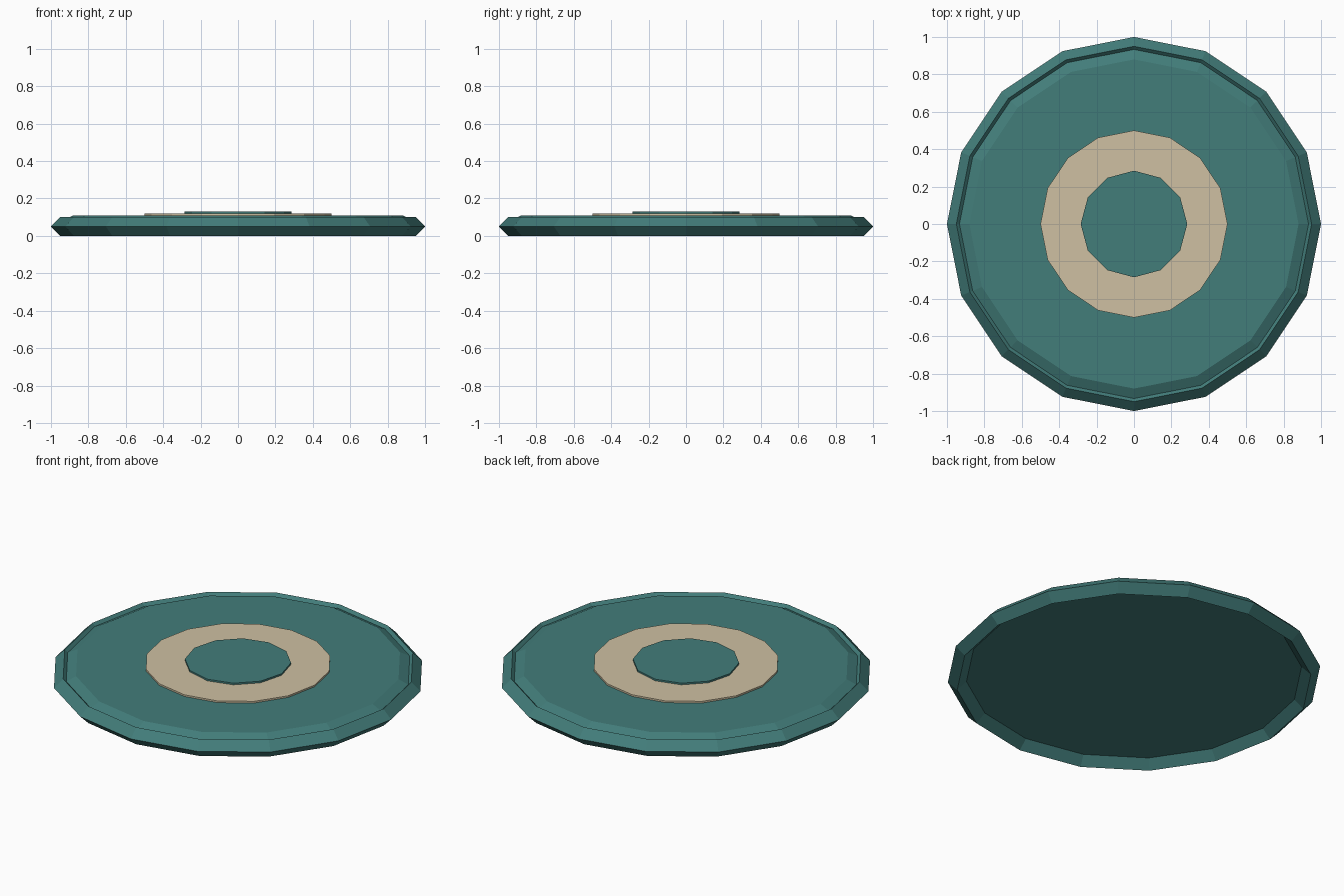
import bpy
import bmesh
from math import cos, sin, tau

cube = bpy.data.objects.get("Cube")
if cube:
    bpy.data.objects.remove(cube, do_unlink=True)


def material(name, colour):
    mat = bpy.data.materials.new(name)
    mat.use_nodes = True
    mat.diffuse_color = colour
    mat.node_tree.nodes["Principled BSDF"].inputs["Base Color"].default_value = colour
    return mat


def lathe(name, profile, sides, mat, closed=False):
    """Spin (radius, z) points, listed from bottom to top on the outside."""
    bm = bmesh.new()
    rings = [[bm.verts.new((r * cos(tau * i / sides), r * sin(tau * i / sides), z))
              for i in range(sides)] for r, z in profile]
    pairs = list(zip(rings, rings[1:]))
    if closed:
        pairs.append((rings[-1], rings[0]))
    else:
        bm.faces.new(rings[0][::-1])
        bm.faces.new(rings[-1])
    for low, high in pairs:
        for i in range(sides):
            j = (i + 1) % sides
            bm.faces.new((low[i], low[j], high[j], high[i]))
    mesh = bpy.data.meshes.new(name)
    bm.to_mesh(mesh)
    bm.free()
    mesh.materials.append(mat)
    obj = bpy.data.objects.new(name, mesh)
    bpy.context.collection.objects.link(obj)
    return obj


teal = material("teal", (0.055, 0.205, 0.195, 1))
sand = material("sand", (0.62, 0.53, 0.36, 1))

# Diamond-section rim around a shallow dish
lathe("rim", [(0.95, 0), (1, 0.05), (0.95, 0.1), (0.9, 0.05)], 16, teal, closed=True)
lathe("dish", [(0.94, 0.05), (0.94, 0.08), (0.88, 0.11)], 16, teal)

# Raised centre discs
lathe("sand_disc", [(0.5, 0.1), (0.5, 0.12)], 16, sand)
lathe("centre_disc", [(0.285, 0.11), (0.285, 0.13)], 12, teal)
